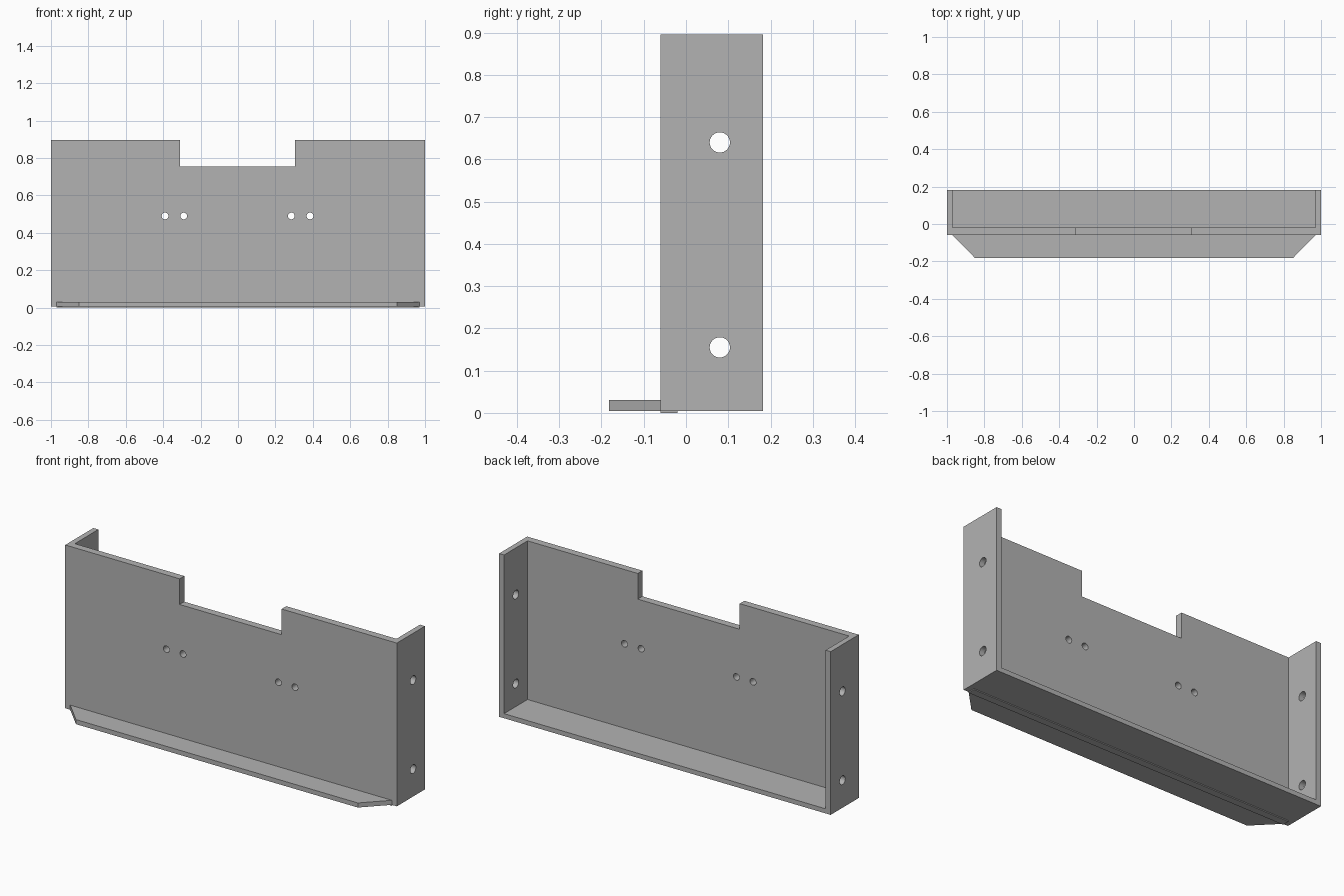
import bpy, bmesh
from mathutils import Matrix, Vector

cube = bpy.data.objects.get("Cube")
if cube:
    bpy.data.objects.remove(cube, do_unlink=True)

gray = bpy.data.materials.new("plain gray")
gray.use_nodes = True
color = (0.45, 0.45, 0.45, 1)
gray.diffuse_color = color
gray.node_tree.nodes["Principled BSDF"].inputs["Base Color"].default_value = color

HALF, WALL = 1.0, 0.03
FRONT, INNER, BACK, TIP = -0.06, -0.02, 0.182, -0.182
BASE, FLOOR, TOP = 0.005, 0.03, 0.895


def finish(name, bm):
    bmesh.ops.recalc_face_normals(bm, faces=bm.faces)
    mesh = bpy.data.meshes.new(name)
    bm.to_mesh(mesh)
    bm.free()
    mesh.materials.append(gray)
    obj = bpy.data.objects.new(name, mesh)
    bpy.context.collection.objects.link(obj)
    return obj


def box(name, low, high):
    low, high = Vector(low), Vector(high)
    bm = bmesh.new()
    bmesh.ops.create_cube(bm, size=1, matrix=Matrix.Translation((low + high) / 2)
                          @ Matrix.Diagonal((*(high - low), 1)))
    return finish(name, bm)


def rod(name, center, radius, depth, axis):
    bm = bmesh.new()
    bmesh.ops.create_cone(bm, cap_ends=True, segments=32, radius1=radius, radius2=radius,
                          depth=depth, matrix=Matrix.Translation(center)
                          @ Matrix.Rotation(1.5707963, 4, axis))
    return finish(name, bm)


def prism(name, outline, z0, z1):
    bm = bmesh.new()
    face = bm.faces.new([bm.verts.new((x, y, z0)) for x, y in outline])
    top = bmesh.ops.extrude_face_region(bm, geom=[face])["geom"]
    bmesh.ops.translate(bm, vec=(0, 0, z1 - z0),
                        verts=[v for v in top if isinstance(v, bmesh.types.BMVert)])
    return finish(name, bm)


# Tray body: front panel, side flanges and floor in one piece
body = box("bracket_body", (-HALF, FRONT, BASE), (HALF, BACK, TOP))

# Cutters: open interior, top notch, front screw holes, flange holes
cutters = [
    box("interior_cutter", (WALL - HALF, INNER, FLOOR), (HALF - WALL, 1, 2)),
    box("notch_cutter", (-0.31, -0.2, 0.755), (0.305, 0.1, 2)),
]
for x in (-0.39, -0.29, 0.285, 0.385):
    cutters.append(rod("screw_hole_cutter", (x, FRONT, 0.49), 0.018, 0.2, "X"))
for z in (0.155, 0.64):
    cutters.append(rod("flange_hole_cutter", (0, 0.08, z), 0.024, 3, "Y"))

for cutter in cutters:
    cutter.hide_render = True
    cutter.hide_set(True)
    mod = body.modifiers.new(cutter.name, "BOOLEAN")
    mod.operation = "DIFFERENCE"
    mod.solver = "EXACT"
    mod.object = cutter

# Apply the cuts, then drop the cutters
bpy.context.view_layer.update()
cut = bpy.data.meshes.new_from_object(body.evaluated_get(bpy.context.evaluated_depsgraph_get()))
body.modifiers.clear()
body.data = cut
for cutter in cutters:
    bpy.data.objects.remove(cutter, do_unlink=True)

# Front lip with chamfered corners
prism("front_lip", [(-0.97, FRONT), (-0.85, TIP), (0.85, TIP), (0.97, FRONT)], BASE, FLOOR)

# Thin foot under the front panel
box("front_foot", (-0.97, FRONT, 0), (0.97, INNER, BASE))

# Smooth hole walls, sharp edges elsewhere
bpy.ops.object.select_all(action="DESELECT")
body.select_set(True)
bpy.context.view_layer.objects.active = body
bpy.ops.object.shade_smooth_by_angle()
